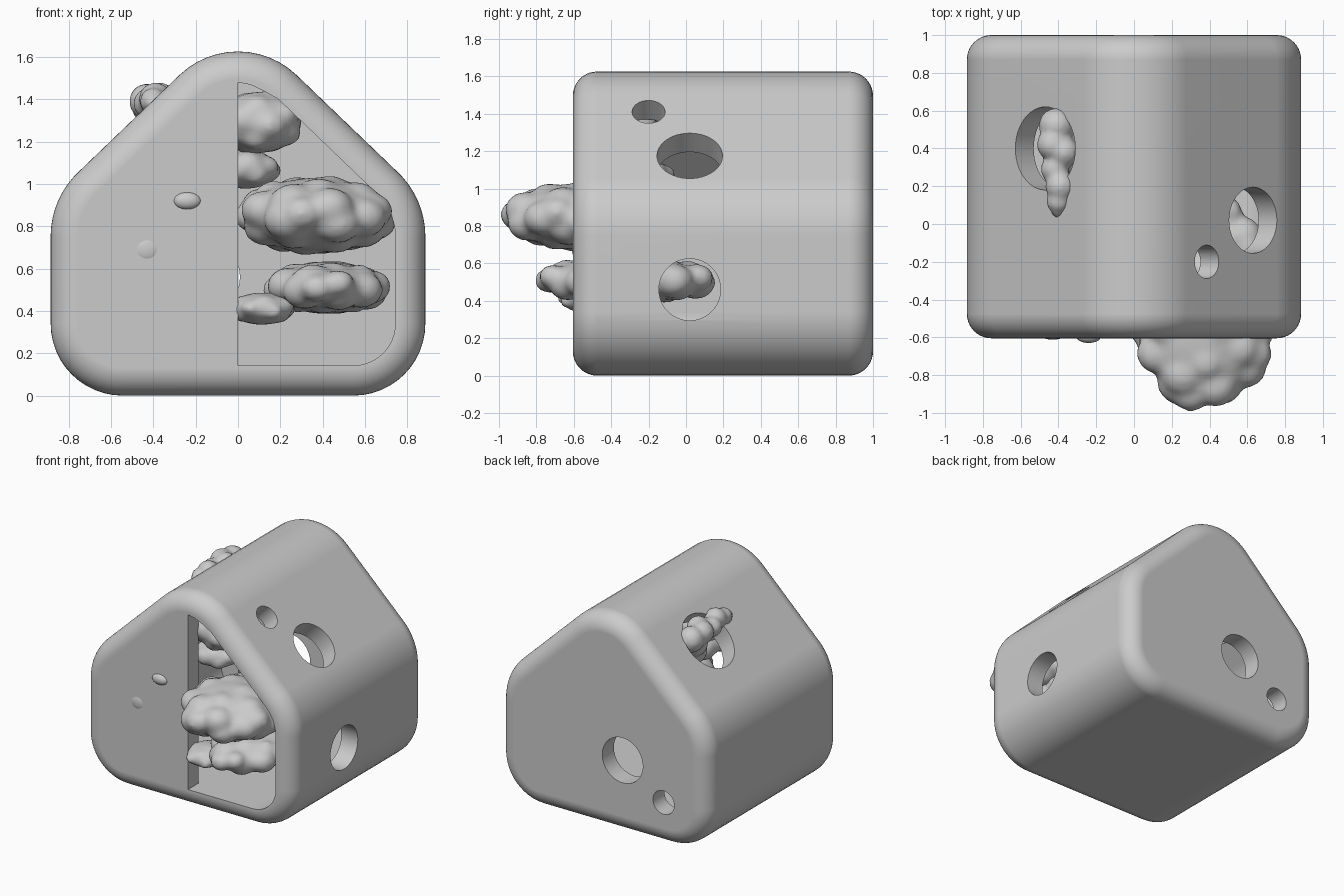
import bpy, bmesh, random
from math import pi, sin, cos, sqrt, tan
from mathutils import Vector, Matrix

if "Cube" in bpy.data.objects:
    bpy.data.objects.remove(bpy.data.objects["Cube"])

FRONT, BACK, WALL = -0.605, 1.0, 0.14
SLOPE = 0.96
ROOF_N = Vector((SLOPE, 0, 1)).normalized()


def house_profile(o, half=False):
    """Rounded gable outline inset by o, as (x, z) points."""
    x = 0.885 - o
    top = 1.78 - o * sqrt(1 + SLOPE ** 2)
    eave = top - SLOPE * x
    if half:
        corners = [(0, o, 0), (x, o, .34 - o), (x, eave, .42 - o), (0, top, 0)]
    else:
        corners = [(-x, o, .34 - o), (x, o, .34 - o), (x, eave, .42 - o),
                   (0, top, .40 - o), (-x, eave, .42 - o)]
    pts = []
    for i, (cx, cz, r) in enumerate(corners):
        p = Vector((cx, cz))
        if r == 0:
            if half and i == 3:      # apex cut down to the rounded top
                pts += [Vector((.19, top - SLOPE * .19)), Vector((.12, 1.612 - o - .03)),
                        Vector((.06, 1.618 - o - .008)), Vector((0, 1.622 - o))]
            else:
                pts.append(p)
            continue
        a = (Vector(corners[i - 1][:2]) - p).normalized()
        b = (Vector(corners[(i + 1) % len(corners)][:2]) - p).normalized()
        h = a.angle(b) / 2
        c = p + (a + b).normalized() * r / sin(h)
        s, e = p + a * r / tan(h) - c, p + b * r / tan(h) - c
        ang = s.angle(e)
        for k in range(13):
            t = k / 12
            pts.append(c + (s * sin((1 - t) * ang) + e * sin(t * ang)) / sin(ang))
    return pts


def finish(bm, name):
    bmesh.ops.recalc_face_normals(bm, faces=bm.faces[:])
    me = bpy.data.meshes.new(name)
    bm.to_mesh(me)
    bm.free()
    ob = bpy.data.objects.new(name, me)
    bpy.context.collection.objects.link(ob)
    return ob


def prism(name, pts, y0, y1):
    bm = bmesh.new()
    f = bm.faces.new([bm.verts.new((p[0], y0, p[1])) for p in pts])
    ext = bmesh.ops.extrude_face_region(bm, geom=[f])
    vs = [v for v in ext['geom'] if isinstance(v, bmesh.types.BMVert)]
    bmesh.ops.translate(bm, verts=vs, vec=(0, y1 - y0, 0))
    return finish(bm, name)


def cylinder(name, centre, axis, r):
    bm = bmesh.new()
    rot = Vector((0, 0, 1)).rotation_difference(Vector(axis)).to_matrix().to_4x4()
    bmesh.ops.create_cone(bm, cap_ends=True, segments=48, radius1=r, radius2=r, depth=0.5,
                          matrix=Matrix.Translation(centre) @ rot)
    return finish(bm, name)


def apply_mods(ob):
    bpy.ops.object.select_all(action='DESELECT')
    ob.select_set(True)
    bpy.context.view_layer.objects.active = ob
    for m in list(ob.modifiers):
        bpy.ops.object.modifier_apply(modifier=m.name)


def cut(ob, cutter):
    m = ob.modifiers.new("cut", 'BOOLEAN')
    m.operation, m.solver, m.object = 'DIFFERENCE', 'EXACT', cutter
    apply_mods(ob)
    bpy.data.objects.remove(cutter)


# House shell with soft front and back edges
shell = prism("house_shell", house_profile(0), FRONT, BACK)
bev = shell.modifiers.new("bevel", 'BEVEL')
bev.width, bev.segments, bev.limit_method, bev.angle_limit = 0.13, 10, 'ANGLE', 1.0
apply_mods(shell)

# Hollow room and the open right half of the front
cut(shell, prism("room_cutter", house_profile(WALL), FRONT + .13, BACK - WALL))
cut(shell, prism("opening_cutter", house_profile(WALL + .002, True), -0.9, -0.3))

# Round holes in roof, right wall and back wall
roof_l = Vector((-ROOF_N.x, 0, ROOF_N.z))
holes = [((-.47, .40, 1.33), roof_l, .22),
         ((.63, .02, 1.175), ROOF_N, .175),
         ((.385, -.20, 1.41), ROOF_N, .088),
         ((.885, .02, .46), (1, 0, 0), .165),
         ((-.163, 1, .56), (0, 1, 0), .172),
         ((-.51, 1, .33), (0, 1, 0), .09)]
for c, axis, r in holes:
    cut(shell, cylinder("hole_cutter", c, axis, r))
apply_mods(shell)
bpy.ops.object.shade_smooth_by_angle(angle=0.6)
wn = shell.modifiers.new("flat_shading", 'WEIGHTED_NORMAL')
wn.keep_sharp = True


def ball(bm, c, r):
    m = Matrix.Translation(c) @ Matrix.Diagonal((r[0], r[1], r[2], 1))
    bmesh.ops.create_icosphere(bm, subdivisions=3, radius=1, matrix=m)


def fuse(bm, name, voxel=.022, smooth=5):
    """Merge overlapping balls into one lumpy surface."""
    ob = finish(bm, name)
    rm = ob.modifiers.new("remesh", 'REMESH')
    rm.mode, rm.voxel_size = 'VOXEL', voxel
    sm = ob.modifiers.new("smooth", 'SMOOTH')
    sm.factor, sm.iterations = 0.5, smooth
    apply_mods(ob)
    bpy.ops.object.shade_smooth()
    return ob


def cloud(name, c, size, n, lump, seed):
    rnd = random.Random(seed)
    bm = bmesh.new()
    c, size = Vector(c), Vector(size)
    ball(bm, c, size * .86)
    for i in range(n):
        z = 1 - 2 * (i + .5) / n
        a = i * pi * (3 - sqrt(5)) + rnd.uniform(-.2, .2)
        d = Vector((sqrt(1 - z * z) * cos(a), sqrt(1 - z * z) * sin(a), z))
        r = lump * rnd.uniform(.75, 1.1)
        p = Vector([c[k] + d[k] * max(size[k] - r, .02) for k in range(3)])
        ball(bm, p, (r, r, r * .85))
    return fuse(bm, name)


# Smoke clouds spilling out of the front
cloud("middle_cloud", (.37, -.55, .85), (.39, .455, .21), 34, .12, 1)
cloud("lower_cloud", (.42, -.32, .51), (.31, .50, .145), 30, .10, 2)
cloud("small_low_cloud", (.11, -.52, .41), (.17, .18, .09), 16, .06, 3)
cloud("upper_cloud", (.10, -.32, 1.29), (.22, .20, .17), 18, .09, 4)
cloud("inner_cloud", (.03, -.25, 1.07), (.18, .20, .11), 14, .08, 5)

# Puff escaping through the left roof hole
bm = bmesh.new()
for c, r in [((-.41, .52, 1.37), .095), ((-.43, .42, 1.39), .085), ((-.37, .38, 1.40), .08),
             ((-.42, .29, 1.38), .075), ((-.39, .20, 1.40), .08), ((-.40, .12, 1.39), .065),
             ((-.40, .07, 1.38), .04), ((-.36, .42, 1.29), .10), ((-.30, .36, 1.20), .11)]:
    ball(bm, c, (r, r, r))
fuse(bm, "roof_puff", .018, 3)

# Tiny bumps poking through the left front panel
for c, r in [((-.24, -.595, .92), (.066, .035, .042)), ((-.43, -.59, .69), (.065, .022, .06))]:
    bm = bmesh.new()
    ball(bm, c, r)
    bump = finish(bm, "panel_bump")
    apply_mods(bump)
    bpy.ops.object.shade_smooth()
